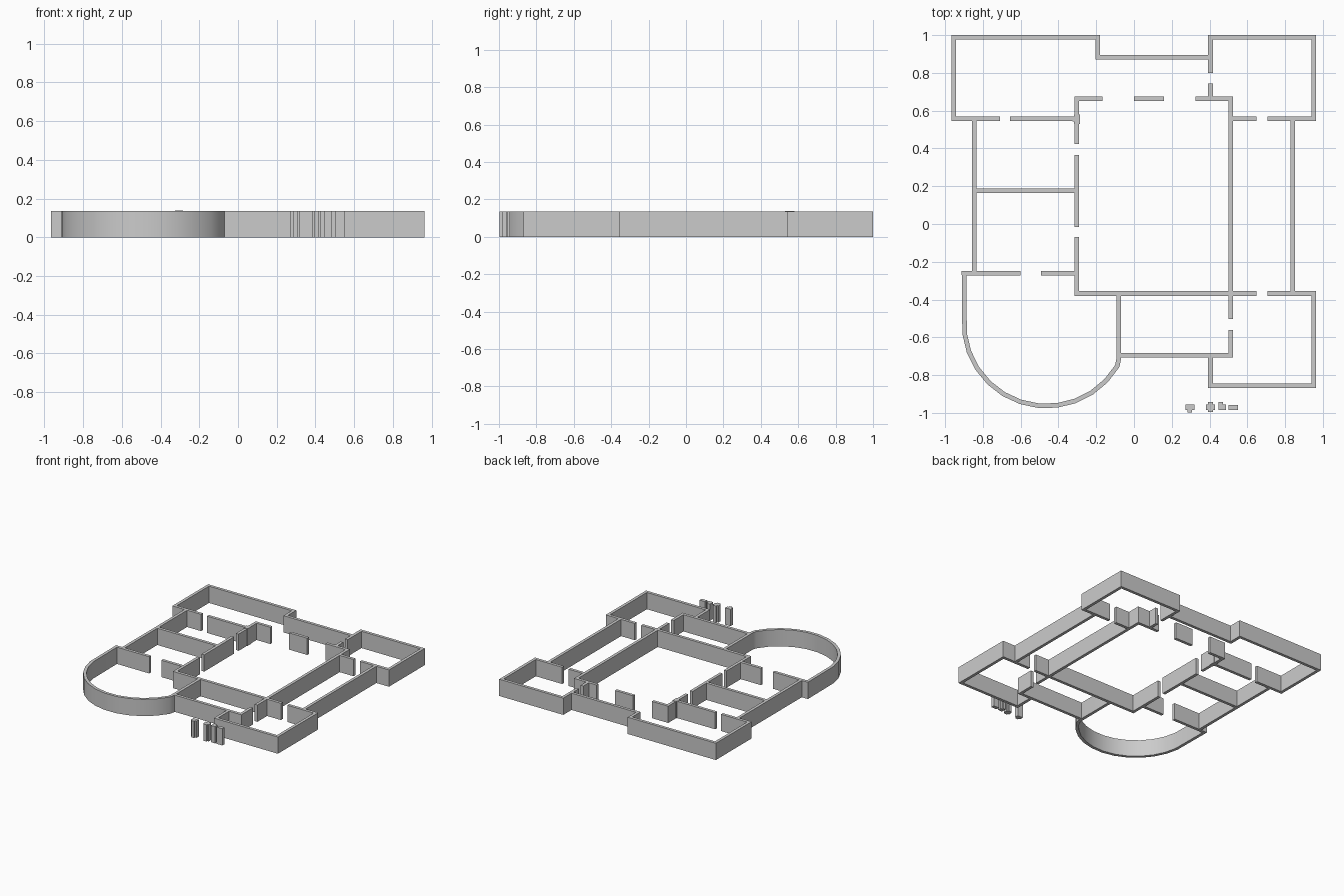
import bpy, bmesh, math
from mathutils import Vector

if "Cube" in bpy.data.objects:
    bpy.data.objects.remove(bpy.data.objects["Cube"])

H = 0.135      # wall height
T = 0.012      # half wall thickness


def wall(name, pts, smooth=False):
    """Solid wall following a centre line, with mitred corners."""
    pts = [Vector(p) for p in pts]
    dirs = [(b - a).normalized() for a, b in zip(pts, pts[1:])]
    left, right = [], []
    for i, p in enumerate(pts):
        d0, d1 = dirs[max(i - 1, 0)], dirs[min(i, len(dirs) - 1)]
        n0, n1 = Vector((-d0.y, d0.x)), Vector((-d1.y, d1.x))
        off = (n0 + n1) * (T / (1 + n0.dot(n1)))
        left.append(p + off)
        right.append(p - off)
    bm = bmesh.new()
    rings = [[bm.verts.new((q.x, q.y, z)) for q, z in ((l, 0), (r, 0), (r, H), (l, H))]
             for l, r in zip(left, right)]
    for a, b in zip(rings, rings[1:]):
        for k in range(4):
            j = (k + 1) % 4
            bm.faces.new((a[k], a[j], b[j], b[k]))
    bm.faces.new(rings[0])
    bm.faces.new(rings[-1])
    bmesh.ops.recalc_face_normals(bm, faces=bm.faces)
    me = bpy.data.meshes.new(name)
    bm.to_mesh(me)
    bm.free()
    ob = bpy.data.objects.new(name, me)
    bpy.context.collection.objects.link(ob)
    if smooth:
        bpy.context.view_layer.objects.active = ob
        ob.select_set(True)
        bpy.ops.object.shade_smooth_by_angle(angle=math.radians(30))
        ob.select_set(False)


def block(name, x0, x1, y0, y1, h=H):
    bpy.ops.mesh.primitive_cube_add(size=1, location=((x0 + x1) / 2, (y0 + y1) / 2, h / 2))
    ob = bpy.context.object
    ob.name = name
    ob.scale = (x1 - x0, y1 - y0, h)
    ob.select_set(False)


# Outer walls of the two back rooms and the front right room
wall("back_left_room", [(-0.71, 0.556), (-0.954, 0.556), (-0.954, 0.988), (-0.193, 0.988),
                        (-0.193, 0.883), (0.393, 0.883)])
wall("back_right_room", [(0.405, 0.80), (0.405, 0.988), (0.952, 0.988), (0.952, 0.556), (0.706, 0.556)])
wall("front_right_room", [(0.706, -0.368), (0.952, -0.368), (0.952, -0.857), (0.405, -0.857), (0.405, -0.708)])

# Rounded bay room at front left
arc = [(-0.463 + 0.437 * math.cos(a), -0.527 + 0.437 * math.sin(a))
       for a in (math.radians(187 + 142 * i / 11) for i in range(12))]
wall("round_bay", [(-0.60, -0.26), (-0.90, -0.26)] + arc + [(-0.081, -0.715), (-0.081, -0.38)], True)

# Central hall walls, interrupted by door openings
wall("hall_back_left", [(-0.168, 0.663), (-0.302, 0.663), (-0.302, 0.423)])
wall("hall_left", [(-0.302, 0.365), (-0.302, -0.016)])
wall("hall_front", [(-0.302, -0.07), (-0.302, -0.368), (0.648, -0.368)])
wall("hall_back_middle", [(0.0, 0.663), (0.16, 0.663)])
wall("hall_right", [(0.325, 0.663), (0.513, 0.663), (0.513, -0.503)])
wall("porch_front", [(0.513, -0.56), (0.513, -0.696), (-0.069, -0.696)])

# Straight partitions and side walls
for name, a, b in [
    ("back_stub", (0.405, 0.745), (0.405, 0.675)),
    ("left_side", (-0.846, 0.544), (-0.846, -0.248)),
    ("right_side", (0.84, 0.544), (0.84, -0.356)),
    ("left_divider", (-0.834, 0.177), (-0.314, 0.177)),
    ("bay_divider", (-0.493, -0.26), (-0.314, -0.26)),
    ("left_back_divider", (-0.657, 0.556), (-0.314, 0.556)),
    ("right_back_divider", (0.525, 0.556), (0.648, 0.556)),
]:
    wall(name, [a, b])

# Small junction post
block("junction_post", -0.317, -0.285, 0.53, 0.58, 0.138)
block("junction_sliver", -0.326, -0.312, 0.542, 0.57, 0.138)

# Free-standing posts in front
block("post_a", 0.272, 0.32, -0.985, -0.955)
block("post_a_core", 0.284, 0.308, -0.998, -0.956)
block("post_b", 0.381, 0.428, -0.985, -0.955)
block("post_b_core", 0.392, 0.417, -0.996, -0.942)
block("post_c", 0.448, 0.486, -0.985, -0.955)
block("post_c_core", 0.448, 0.47, -0.984, -0.942)
block("post_d", 0.50, 0.55, -0.985, -0.957)
